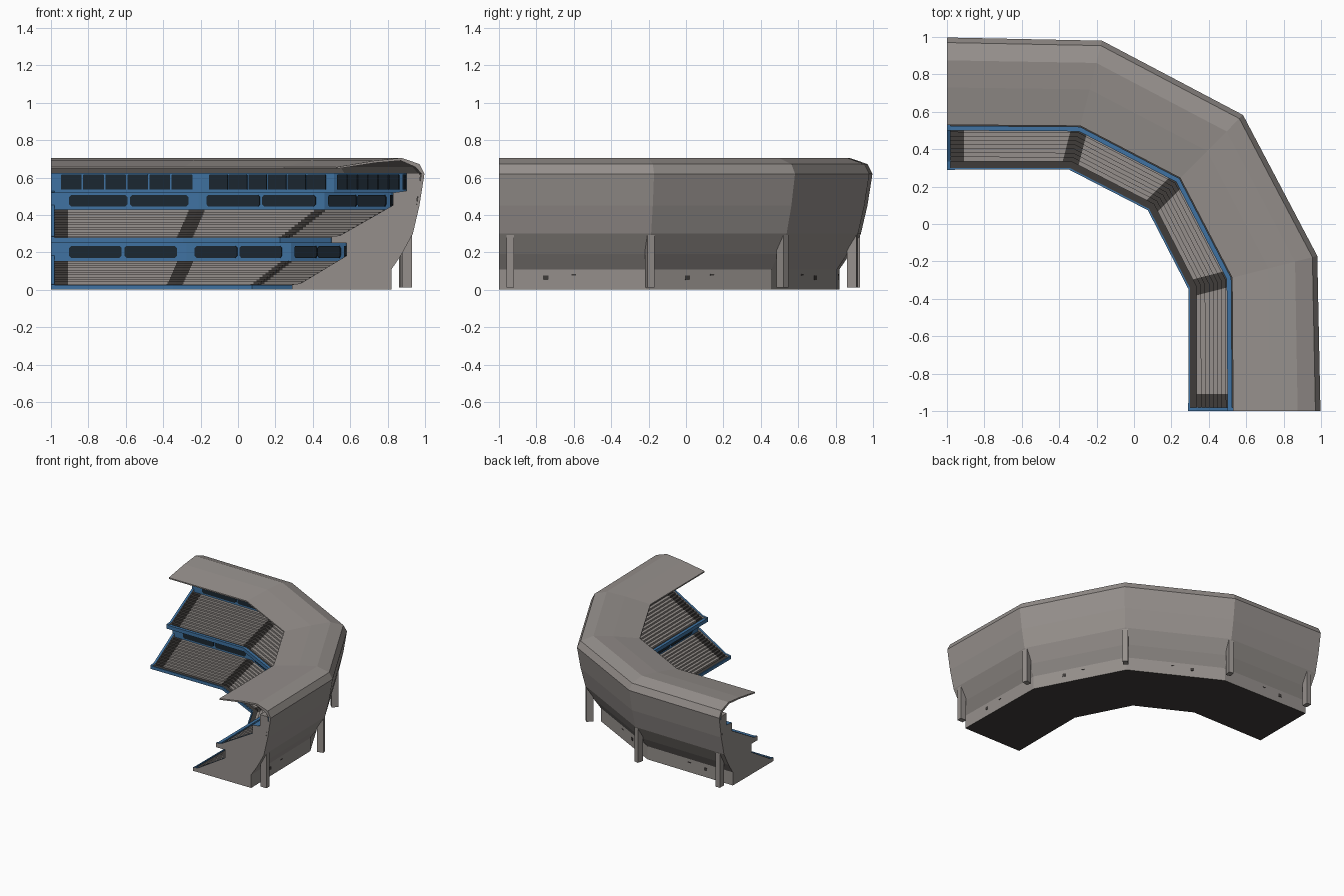
import bpy, bmesh, math
from mathutils import Vector

if "Cube" in bpy.data.objects:
    bpy.data.objects.remove(bpy.data.objects["Cube"])

def material(name, c):
    m = bpy.data.materials.new(name)
    m.diffuse_color = (*c, 1)
    m.use_nodes = True
    m.node_tree.nodes["Principled BSDF"].inputs["Base Color"].default_value = m.diffuse_color
    return m

MATS = [material("warm grey", (0.30, 0.275, 0.26)),
        material("steel blue", (0.05, 0.17, 0.36)),
        material("dark aisle", (0.05, 0.045, 0.042)),
        material("dark glass", (0.011, 0.02, 0.03))]
GREY, BLUE, DARK, GLASS = range(4)

def finish(name, bm):
    bmesh.ops.recalc_face_normals(bm, faces=bm.faces)
    me = bpy.data.meshes.new(name)
    bm.to_mesh(me)
    bm.free()
    for m in MATS:
        me.materials.append(m)
    ob = bpy.data.objects.new(name, me)
    bpy.context.collection.objects.link(ob)
    return ob

# Mitred corner path: d is the distance inward from the outer rim
def P(i, d):
    if i > 2:
        p = P(4 - i, d)
        return Vector((p.y, p.x, 0))
    return Vector([(-1, 1 - d, 0),
                   (-0.17 - 0.25 * d, 0.983 - 0.975 * d, 0),
                   (0.585 - 0.72 * d, 0.585 - 0.72 * d, 0)][i])

def along(i, d, w):
    """Point on segment i; w measured from its start, or from its end if negative."""
    a, b = P(i, d), P(i + 1, d)
    u = (b - a).normalized()
    return a + u * w if w >= 0 else b + u * w

def sweep(name, profile, stations, closed_aisles=()):
    """profile: (d, z, material of the edge to the next point, is seating)"""
    bm = bmesh.new()
    rings = []
    for i, w in stations:
        ring = []
        for d, z, *_ in profile:
            p = along(i, d, w)
            ring.append(bm.verts.new((p.x, p.y, z)))
        rings.append(ring)
    n = len(profile)
    for k in range(len(rings) - 1):
        for j in range(n):
            a, b = rings[k], rings[k + 1]
            f = bm.faces.new((a[j], a[(j + 1) % n], b[(j + 1) % n], b[j]))
            seat = profile[j][3]
            f.material_index = DARK if seat and k in closed_aisles else profile[j][2]
    bm.faces.new(rings[0])
    bm.faces.new(rings[-1])
    return finish(name, bm)

CORNERS = [(0, 0), (1, 0), (2, 0), (3, 0), (3, -1e-6)]

# Stations with aisles at both ends and around every corner
stations, aisles = [], set()
for i in range(4):
    lo, hi = (0.09 if i == 0 else 0.045), (0.09 if i == 3 else 0.045)
    aisles |= {len(stations), len(stations) + 2}
    stations += [(i, 0), (i, lo), (i, -hi)]
stations.append((3, -1e-6))

def steps(d0, z0, d1, z1, n):
    out = []
    for k in range(n):
        d = d0 + (d1 - d0) * k / n
        out += [(d, z0 + (z1 - z0) * k / n, GREY, True),
                (d, z0 + (z1 - z0) * (k + 1) / n, GREY, True)]
    return out

# Terraced stand with two seating tiers and an upper gallery
stand = [(0.18, 0, DARK, False), (0.71, 0, BLUE, False), (0.71, 0.025, BLUE, False),
         (0.70, 0.025, BLUE, False), (0.70, 0.018, DARK, False)]
stand += steps(0.665, 0.018, 0.42, 0.155, 11)
stand += [(0.42, 0.155, BLUE, False), (0.42, 0.25, BLUE, False), (0.50, 0.25, BLUE, False),
          (0.50, 0.28, BLUE, False), (0.475, 0.28, BLUE, False), (0.475, 0.27, DARK, False)]
stand += steps(0.455, 0.27, 0.17, 0.43, 12)
stand += [(0.17, 0.43, BLUE, False), (0.17, 0.52, BLUE, False), (0.10, 0.52, BLUE, False),
          (0.10, 0.625, GREY, False), (0.03, 0.625, GREY, False), (0.045, 0.45, GREY, False),
          (0.08, 0.30, GREY, False), (0.135, 0.19, GREY, False), (0.18, 0.115, GREY, False)]
sweep("stand", stand, stations, aisles)

# Outer shell curving over into the roof
outer = [(0.19, 0.108), (0.18, 0.108), (0.125, 0.19), (0.065, 0.30), (0.03, 0.45), (0.003, 0.62),
         (0.03, 0.672), (0.125, 0.705), (0.27, 0.69), (0.47, 0.657), (0.47, 0.647),
         (0.27, 0.678), (0.13, 0.69), (0.05, 0.655), (0.02, 0.62), (0.045, 0.45),
         (0.08, 0.30), (0.137, 0.19)]
sweep("shell_and_roof", [(d, z, GREY, False) for d, z in outer], CORNERS)

# Blue edge beams and gallery side panels closing both cut ends
def end_beam(name, pts):
    prof = [(d, z, BLUE, False) for d, z in pts]
    sweep("left_" + name, prof, [(0, 0), (0, 0.018)])
    sweep("right_" + name, prof, [(3, -0.018), (3, -1e-6)])

end_beam("lower_tier_beam", [(0.71, 0.0), (0.71, 0.028), (0.665, 0.034), (0.415, 0.185),
                             (0.415, 0.15), (0.65, 0.004)])
end_beam("upper_tier_beam", [(0.50, 0.25), (0.50, 0.285), (0.455, 0.29), (0.165, 0.455),
                             (0.03, 0.53), (0.035, 0.50), (0.16, 0.425), (0.43, 0.25)])
end_beam("gallery_panel", [(0.165, 0.45), (0.165, 0.52), (0.09, 0.53), (0.09, 0.615),
                           (0.025, 0.615), (0.03, 0.52)])

# Flat plates with cut corners standing on a swept wall
def plate(bm, i, d, w0, w1, z0, z1, depth, mat, c):
    a, b = P(i, d), P(i + 1, d)
    u = (b - a).normalized()
    nrm = Vector((u.y, -u.x, 0)) * depth
    out = [(w0 + c, z0), (w1 - c, z0), (w1, z0 + c), (w1, z1 - c),
           (w1 - c, z1), (w0 + c, z1), (w0, z1 - c), (w0, z0 + c)]
    back = [bm.verts.new(a + u * w + Vector((0, 0, z))) for w, z in out]
    front = [bm.verts.new(v.co + nrm) for v in back]
    fs = [bm.faces.new(front), bm.faces.new(back)]
    fs += [bm.faces.new((back[k], back[k - 1], front[k - 1], front[k])) for k in range(8)]
    for f in fs:
        f.material_index = mat

def window_row(name, d, z0, z1, count, gap, c, end):
    bm = bmesh.new()
    for i in range(4):
        length = (P(i + 1, d) - P(i, d)).length
        lo = end if i == 0 else 0.045
        hi = length - (end if i == 3 else 0.045)
        step = (hi - lo) / count
        for k in range(count):
            plate(bm, i, d, lo + k * step + gap / 2, lo + (k + 1) * step - gap / 2,
                  z0, z1, 0.006, GLASS, c)
    finish(name, bm)

window_row("lower_windows", 0.42, 0.17, 0.235, 2, 0.014, 0.012, 0.09)
window_row("upper_windows", 0.17, 0.445, 0.507, 2, 0.014, 0.012, 0.09)
window_row("gallery_windows", 0.10, 0.535, 0.615, 6, 0.008, 0.002, 0.05)

# Dark vents and doors on the outer base wall
bm = bmesh.new()
for i in range(4):
    L = (P(i + 1, 0.18) - P(i, 0.18)).length
    for w, z, sx, sz in ((0.25, 0.065, 0.028, 0.024), (0.4, 0.08, 0.026, 0.006)):
        w = w if i < 2 else L - w
        plate(bm, i, 0.18, w - sx / 2, w + sx / 2, z - sz / 2, z + sz / 2, -0.003, DARK, 0.002)
finish("base_vents", bm)

# Support posts below the shell
for i in range(5):
    n = (P(i, 0) - P(i, 1)).normalized()
    t = Vector((n.y, -n.x, 0))
    c = P(i, 0.095)
    if i == 0:
        c.x += 0.06
    if i == 4:
        c.y += 0.06
    bm = bmesh.new()
    ring = [c + n * a * 0.026 + t * b * 0.02 for a, b in ((1, 1), (1, -1), (-1, -1), (-1, 1))]
    low = [bm.verts.new((p.x, p.y, 0.012)) for p in ring]
    top = [bm.verts.new((p.x, p.y, z)) for p, z in zip(ring, (0.292, 0.292, 0.21, 0.21))]
    bm.faces.new(low)
    bm.faces.new(top)
    for k in range(4):
        bm.faces.new((low[k - 1], low[k], top[k], top[k - 1]))
    finish(f"support_post_{i + 1}", bm)
